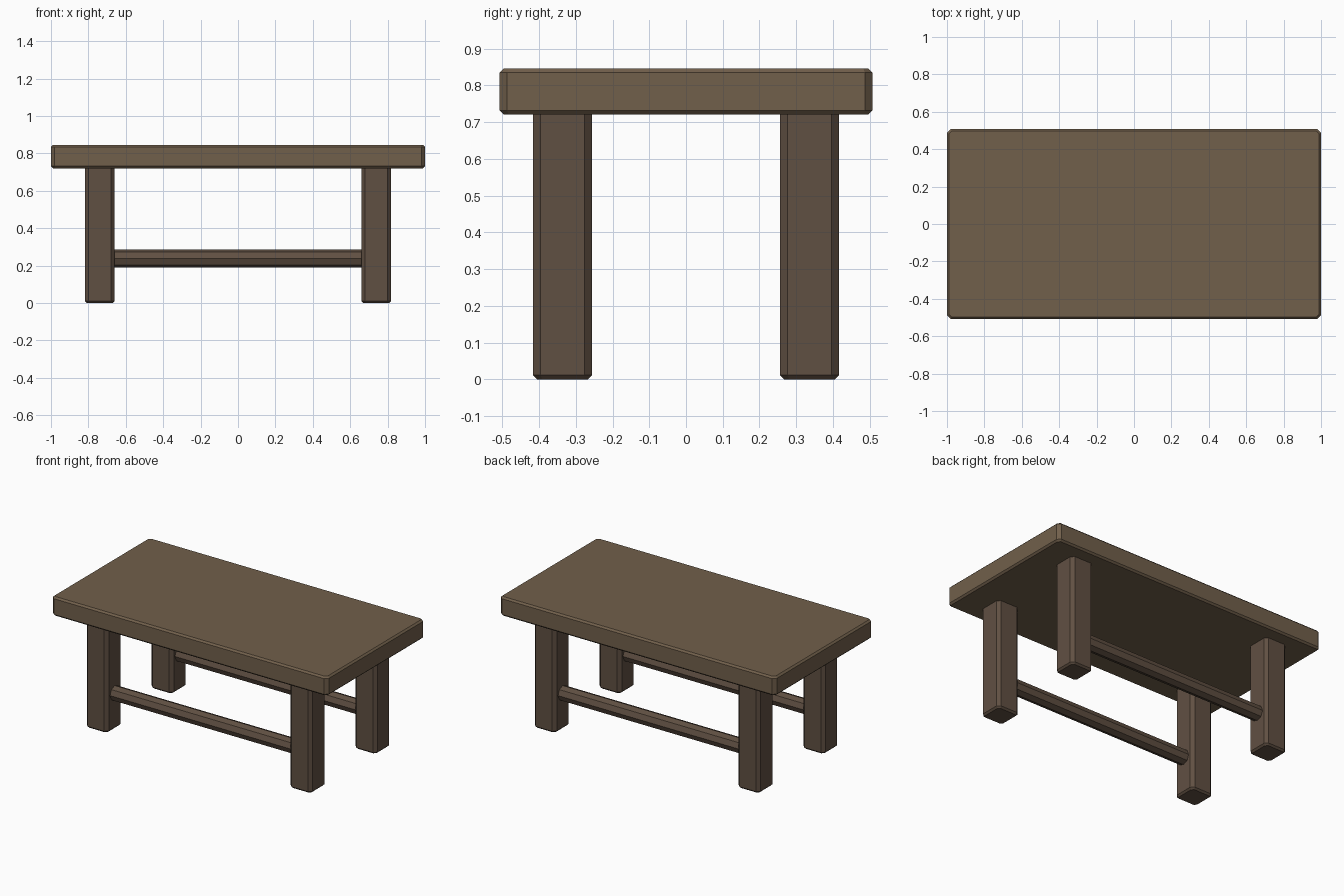
import bpy, bmesh
from math import pi
from mathutils import Matrix, Vector

if "Cube" in bpy.data.objects:
    bpy.data.objects.remove(bpy.data.objects["Cube"])


def material(name, rgb):
    mat = bpy.data.materials.new(name)
    mat.diffuse_color = (*rgb, 1)
    mat.use_nodes = True
    mat.node_tree.nodes["Principled BSDF"].inputs["Base Color"].default_value = mat.diffuse_color
    return mat


def finish(name, bm, mat):
    mesh = bpy.data.meshes.new(name)
    bm.to_mesh(mesh)
    bm.free()
    mesh.materials.append(mat)
    obj = bpy.data.objects.new(name, mesh)
    bpy.context.collection.objects.link(obj)
    return obj


def chamfered_block(name, center, size, mat, side=0.02, rim=0.011):
    """Box with wide chamfers on upright edges and narrow ones on both rims."""
    bm = bmesh.new()
    bmesh.ops.create_cube(bm, size=1)
    bmesh.ops.scale(bm, vec=Vector(size), verts=bm.verts)

    def is_upright(e):
        return abs(e.verts[0].co.z - e.verts[1].co.z) > 1e-4

    bmesh.ops.bevel(bm, geom=[e for e in bm.edges if is_upright(e)],
                    offset=side, segments=1, affect='EDGES')
    bmesh.ops.bevel(bm, geom=[e for e in bm.edges if not is_upright(e)],
                    offset=rim, segments=1, affect='EDGES')
    bmesh.ops.translate(bm, vec=Vector(center), verts=bm.verts)
    return finish(name, bm, mat)


def octagonal_rail(name, center, radius, length, mat):
    """Eight-sided bar along x with a ridge facing straight up."""
    bm = bmesh.new()
    bmesh.ops.create_cone(bm, cap_ends=True, segments=8, radius1=radius,
                          radius2=radius, depth=length,
                          matrix=Matrix.Translation(center) @ Matrix.Rotation(pi / 2, 4, 'Y'))
    return finish(name, bm, mat)


top_wood = material("top_wood", (0.165, 0.115, 0.070))
leg_wood = material("leg_wood", (0.118, 0.080, 0.055))

# Table top
chamfered_block("table_top", (0, 0, 0.783), (2.0, 1.014, 0.125), top_wood)

# Legs, let slightly into the top, and a long rail on each side
LEG_X, LEG_Y, LEG_H = 0.739, 0.336, 0.74
for y_name, sy in (("front", -1), ("back", 1)):
    for x_name, sx in (("left", -1), ("right", 1)):
        chamfered_block(f"{y_name}_{x_name}_leg", (sx * LEG_X, sy * LEG_Y, LEG_H / 2),
                        (0.16, 0.16, LEG_H), leg_wood)
    octagonal_rail(f"{y_name}_rail", (0, sy * LEG_Y, 0.238), 0.048, 1.38, leg_wood)
